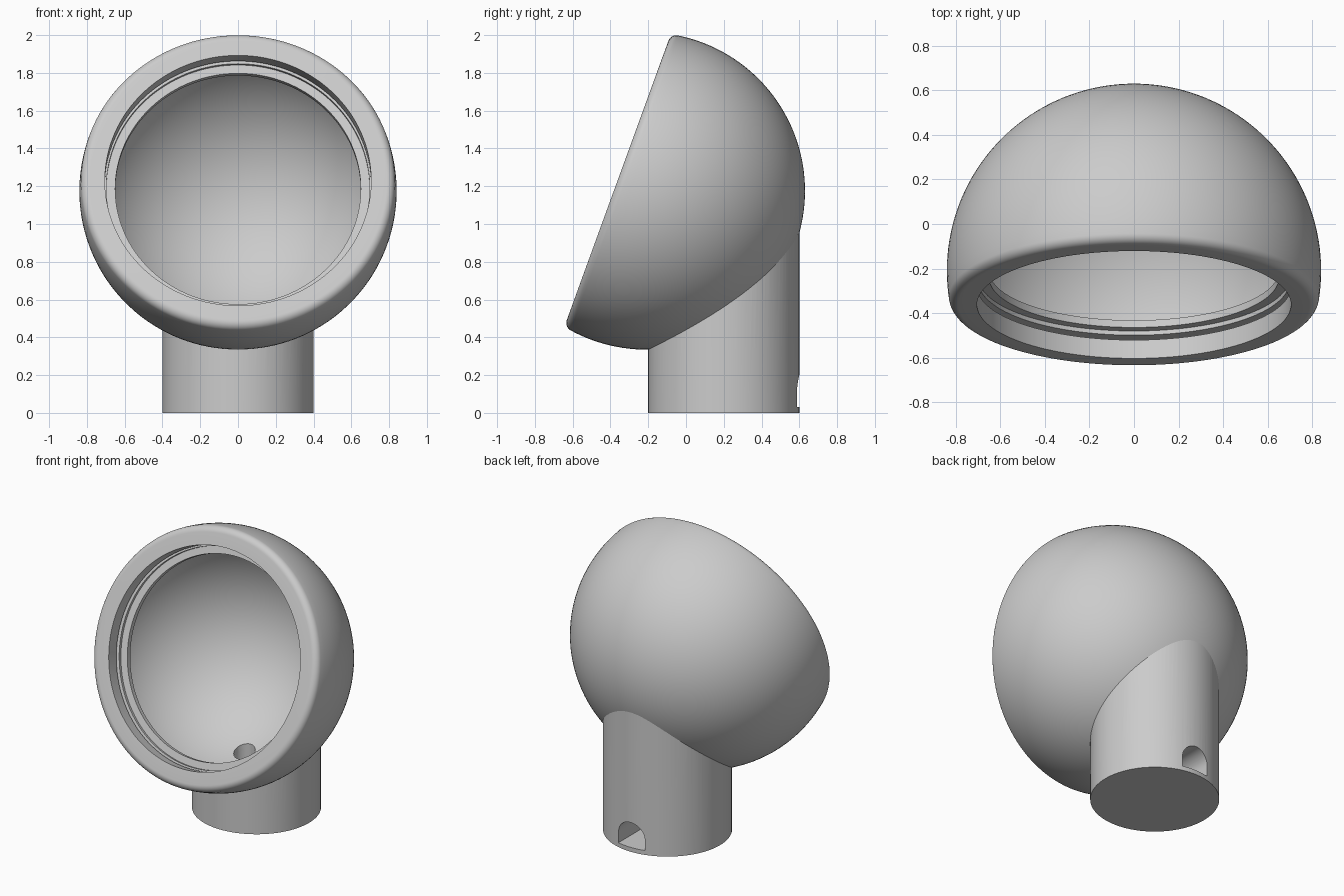
import bpy, bmesh
from math import sin, cos, pi, radians, sqrt, atan2
from mathutils import Matrix, Vector

cube = bpy.data.objects.get("Cube")
if cube:
    bpy.data.objects.remove(cube, do_unlink=True)

CENTRE = Vector((0, -0.21, 1.175))
TILT = Matrix.Translation(CENTRE) @ Matrix.Rotation(radians(70), 4, 'X')
OUTER, INNER, RIM, FILLET = 0.84, 0.8, 0.162, 0.045

grey = bpy.data.materials.new("light_grey")
grey.use_nodes = True
grey.diffuse_color = (0.6, 0.6, 0.6, 1)
grey.node_tree.nodes["Principled BSDF"].inputs["Base Color"].default_value = (0.6, 0.6, 0.6, 1)


def make_object(name, bm, matrix=Matrix.Identity(4)):
    bmesh.ops.recalc_face_normals(bm, faces=bm.faces)
    mesh = bpy.data.meshes.new(name)
    bm.to_mesh(mesh)
    bm.free()
    mesh.transform(matrix)
    mesh.materials.append(grey)
    obj = bpy.data.objects.new(name, mesh)
    bpy.context.collection.objects.link(obj)
    return obj


def cylinder(name, radius, y, bottom, top, segments):
    bm = bmesh.new()
    bmesh.ops.create_cone(bm, cap_ends=True, segments=segments, radius1=radius,
                          radius2=radius, depth=top - bottom)
    return make_object(name, bm, Matrix.Translation((0, y, (bottom + top) / 2)))


def arc(radius, start, end, steps, centre=(0, 0)):
    angles = [start + (end - start) * i / steps for i in range(steps + 1)]
    return [(centre[0] + radius * cos(t), centre[1] + radius * sin(t)) for t in angles]


def cut(target, cutters):
    for cutter in cutters:
        cutter.hide_render = True
        mod = target.modifiers.new("cut", 'BOOLEAN')
        mod.operation, mod.solver, mod.object = 'DIFFERENCE', 'EXACT', cutter
        bpy.context.view_layer.objects.active = target
        bpy.ops.object.modifier_apply(modifier=mod.name)


def smooth(obj):
    bpy.ops.object.select_all(action='DESELECT')
    obj.select_set(True)
    bpy.context.view_layer.objects.active = obj
    bpy.ops.object.shade_smooth_by_angle(angle=radians(30))


# Bowl profile: outer sphere, rounded rim, grooved seat, hollow sphere
fillet_a = RIM - FILLET
fillet_r = sqrt((OUTER - FILLET) ** 2 - fillet_a ** 2)
edge = atan2(fillet_a, fillet_r)
profile = arc(OUTER, -pi / 2, edge, 40)
profile += arc(FILLET, edge, pi / 2, 8, (fillet_r, fillet_a))[1:]
profile += [(0.705, RIM), (0.705, 0.074), (0.78, 0.074), (0.78, 0.054),
            (0.697, 0.054), (0.697, 0.034), (0.65, 0.034), (0.65, 0)]
profile += arc(INNER, 0, -pi / 2, 36)

bm = bmesh.new()
verts = [bm.verts.new((max(r, 0), 0, a)) for r, a in profile]
edges = [bm.edges.new(pair) for pair in zip(verts, verts[1:])]
bmesh.ops.spin(bm, geom=verts + edges, cent=(0, 0, 0), axis=(0, 0, 1),
               angle=2 * pi, steps=128, use_merge=True)
bmesh.ops.remove_doubles(bm, verts=bm.verts, dist=0.0001)
bowl = make_object("hollow_bowl", bm, TILT)

# Neck, trimmed so that it ends inside the bowl shell
neck = cylinder("neck", 0.4, 0.2, 0, 1, 96)
bm = bmesh.new()
bmesh.ops.create_uvsphere(bm, u_segments=96, v_segments=64, radius=(OUTER + INNER) / 2)
ball = make_object("neck_trim_cutter", bm, TILT)

# Cable channel and arched outlet at the back
channel = cylinder("channel_cutter", 0.067, 0.07, 0.08, 0.6, 32)
bm = bmesh.new()
outline = [(0.1, 0.03)] + arc(0.1, 0, pi, 20, (0, 0.1)) + [(-0.1, 0.03)]
face = bm.faces.new([bm.verts.new((x, 0, z)) for x, z in outline])
ext = bmesh.ops.extrude_face_region(bm, geom=[face])
bmesh.ops.translate(bm, vec=(0, 0.7, 0),
                    verts=[v for v in ext["geom"] if isinstance(v, bmesh.types.BMVert)])
arch = make_object("outlet_cutter", bm)

cut(bowl, [channel])
cut(neck, [ball, channel, arch])
for cutter in (ball, channel, arch):
    bpy.data.objects.remove(cutter, do_unlink=True)
smooth(bowl)
smooth(neck)
